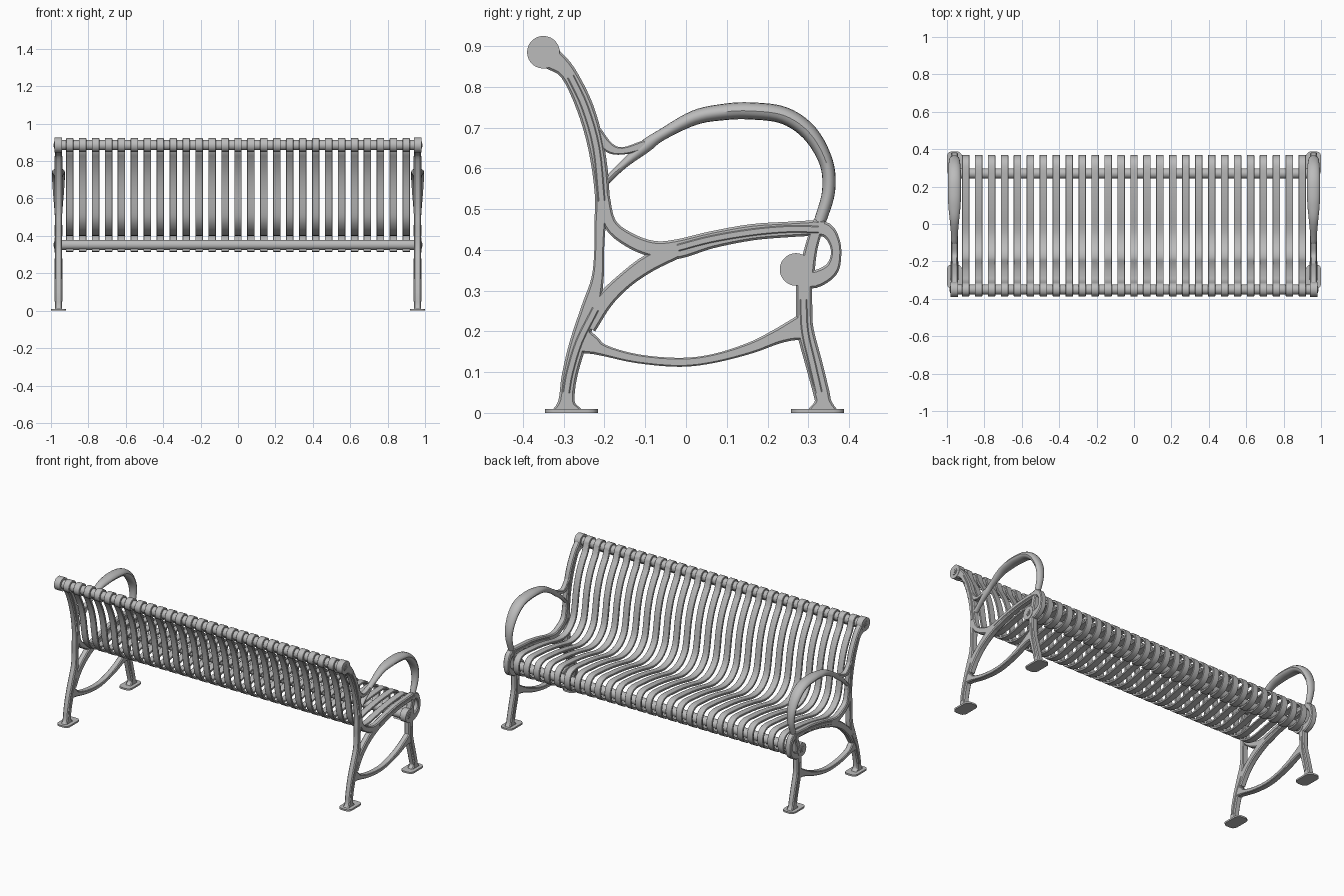
import bpy, bmesh, math
from mathutils import Vector, Matrix

cube = bpy.data.objects.get("Cube")
if cube:
    bpy.data.objects.remove(cube, do_unlink=True)

grey = bpy.data.materials.new("painted_grey_metal")
grey.use_nodes = True
grey.diffuse_color = (0.5, 0.5, 0.5, 1)
grey.node_tree.nodes["Principled BSDF"].inputs["Base Color"].default_value = (0.5, 0.5, 0.5, 1)

SIDE = 0.96      # x of each end frame
HALF = 0.018     # half thickness of the end frame
REAR_ROD = (-0.35, 0.885)
FRONT_ROD = (0.27, 0.352)


def finish(name, bm, mirror=True):
    """Turn a bmesh into a smooth object, mirrored to the other end if asked."""
    bmesh.ops.recalc_face_normals(bm, faces=bm.faces)
    mesh = bpy.data.meshes.new(name)
    bm.to_mesh(mesh)
    bm.free()
    mesh.materials.append(grey)
    ob = bpy.data.objects.new(name, mesh)
    bpy.context.collection.objects.link(ob)
    bpy.ops.object.select_all(action='DESELECT')
    bpy.context.view_layer.objects.active = ob
    ob.select_set(True)
    bpy.ops.object.shade_smooth_by_angle(angle=math.radians(35))
    if mirror:
        ob.modifiers.new("Mirror", 'MIRROR')
    return ob


def smooth_path(points, steps):
    """Catmull-Rom interpolation through the control points."""
    p = [Vector(q) for q in points]
    p = [2 * p[0] - p[1]] + p + [2 * p[-1] - p[-2]]
    out = []
    for a, b, c, d in zip(p, p[1:], p[2:], p[3:]):
        for i in range(steps):
            t = i / steps
            out.append(0.5 * (2 * b + (c - a) * t + (2 * a - 5 * b + 4 * c - d) * t * t
                              + (3 * b - a - 3 * c + d) * t ** 3))
    return out + [p[-2]]


def section(w, h, oval):
    if oval:
        return [(w * math.cos(a * math.tau / 16), h * math.sin(a * math.tau / 16)) for a in range(16)]
    b = 0.3 * min(w, h)
    return [(w, h - b), (w - b, h), (b - w, h), (-w, h - b),
            (-w, b - h), (b - w, -h), (w - b, -h), (w, b - h)]


def bar(points, name, x=SIDE, half=HALF, oval=False, steps=4, mirror=True):
    """Sweep along (y, z, half width[, half depth]) in the side plane."""
    path = smooth_path([p if len(p) == 4 else (*p, half) for p in points], steps)
    bm = bmesh.new()
    rings = []
    for i, p in enumerate(path):
        t = path[min(i + 1, len(path) - 1)] - path[max(i - 1, 0)]
        n = Vector((-t[1], t[0])).normalized()
        rings.append([bm.verts.new((x + v, p[0] + n.x * u, p[1] + n.y * u))
                      for u, v in section(p[2], p[3], oval)])
    for r, s in zip(rings, rings[1:]):
        for k in range(len(r)):
            m = (k + 1) % len(r)
            bm.faces.new((r[k], r[m], s[m], s[k]))
    bm.faces.new(rings[0])
    bm.faces.new(rings[-1])
    return finish(name, bm, mirror)


def disc(name, centre, radius, x, half, mirror=True):
    """Cylinder lying along x."""
    bm = bmesh.new()
    place = Matrix.Translation((x, *centre)) @ Matrix.Rotation(math.pi / 2, 4, 'Y')
    bmesh.ops.create_cone(bm, cap_ends=True, segments=28, radius1=radius, radius2=radius,
                          depth=2 * half, matrix=place)
    finish(name, bm, mirror)


def arc(centre, radius, start, end, count):
    angles = [math.radians(start + (end - start) * i / count) for i in range(count + 1)]
    return [(centre[0] + radius * math.cos(a), centre[1] + radius * math.sin(a)) for a in angles]


# End frame: back post running down into the rear leg
bar([(-.33, .87, .028), (-.29, .835, .02), (-.248, .75, .021), (-.22, .65, .02), (-.206, .54, .018),
     (-.211, .46, .014), (-.213, .4, .012), (-.217, .33, .015), (-.234, .26, .022),
     (-.265, .17, .021), (-.286, .09, .019), (-.293, .03, .02), (-.293, .008, .036)], "back_post")

# Seat rail, its rear brace and the curl at the front
bar([(-.205, .54, .016), (-.187, .465, .016), (-.14, .425, .018), (-.08, .402, .02), (-.02, .402, .024),
     (.06, .424, .021), (.16, .443, .02), (.25, .45, .019), (.34, .455, .019)], "seat_rail")
bar([(-.02, .4, .02), (-.09, .368, .022), (-.15, .325, .02), (-.2, .275, .021), (-.24, .21, .02)],
    "rear_brace")
bar([(.31, .455, .02), (.345, .448, .018), (.364, .42, .014), (.368, .385, .013), (.355, .35, .018),
     (.315, .328, .022), (.28, .335, .025)], "front_curl")
bar([(.32, .45, .015), (.306, .4, .016), (.295, .34, .02)], "curl_strut")

# Front leg and curved stretcher between the legs
bar([(.29, .35, .02), (.29, .25, .02), (.293, .2, .021), (.314, .12, .021), (.332, .05, .02),
     (.336, .028, .021), (.336, .008, .036)], "front_leg")
bar([(-.26, .18, .034), (-.23, .167, .024), (-.2, .153, .014), (-.12, .133, .011), (-.015, .124, .011),
     (.07, .134, .011), (.16, .16, .014), (.22, .186, .018), (.26, .202, .025), (.288, .21, .034)],
    "stretcher")

# Armrest loop, broad at the top, with a short upper link to the post
bar([(-.21, .555, .009, .016), (-.155, .608, .01, .016), (-.1, .654, .016, .017),
     (-.06, .682, .014, .018), (.02, .724, .018, .025), (.09, .738, .02, .032), (.157, .741, .021, .035),
     (.24, .73, .021, .035), (.303, .687, .02, .033), (.344, .615, .017, .028),
     (.35, .545, .016, .022), (.332, .48, .015, .018), (.322, .455, .014, .017)],
    "armrest", oval=True, steps=5)
bar([(-.222, .69, .015), (-.19, .652, .013), (-.155, .643, .009), (-.1, .658, .012)], "armrest_link",
    half=.016)

# Raised ribs on the faces of the frame
ribs = {"back_rib": [(-.283, .825), (-.248, .75), (-.22, .65), (-.207, .52)],
        "seat_rib": [(-.02, .405), (.06, .426), (.16, .443), (.25, .451), (.325, .45)],
        "rear_leg_rib": [(-.222, .255), (-.262, .175), (-.285, .1), (-.294, .05)],
        "front_leg_rib": [(.288, .278), (.292, .2), (.31, .12), (.326, .05)]}
for name, line in ribs.items():
    bar([(*p, .009) for p in line], name, half=HALF + .0025)

# Foot plates with rounded corners
for name, y in (("rear_foot", -.281), ("front_foot", .323)):
    bm = bmesh.new()
    bmesh.ops.create_cube(bm, size=1, matrix=Matrix.Translation((SIDE, y, .005))
                          @ Matrix.Diagonal((.08, .13, .01, 1)))
    uprights = [e for e in bm.edges if abs(e.verts[0].co.z - e.verts[1].co.z) > .005]
    bmesh.ops.bevel(bm, geom=uprights, offset=.026, segments=3, profile=.5, affect='EDGES')
    finish(name, bm)

# Rods with round bosses and bolt heads at both ends
for name, centre in (("rear", REAR_ROD), ("front", FRONT_ROD)):
    disc(name + "_rod", centre, .027, 0, .95, mirror=False)
    disc(name + "_boss", centre, .04, SIDE, .02)
    disc(name + "_washer", centre, .019, SIDE, .023)
    disc(name + "_bolt", centre, .01, SIDE, .026)

# Slats: wrapped over the rear rod, down the back, along the seat and under the front rod
line = arc(REAR_ROD, .031, 270, 0, 9)
line += [(-.305, .845), (-.283, .81), (-.248, .74), (-.222, .65), (-.206, .55), (-.187, .48),
         (-.14, .428), (-.08, .408), (-.02, .41), (.06, .427), (.16, .443), (.25, .451), (.31, .453),
         (.345, .438), (.362, .405), (.358, .365), (.335, .335), (.3, .322)]
line += arc(FRONT_ROD, .031, 270, 240, 1)
slats = bar([(*p, .006) for p in line], "slats", x=-.9, half=.02, steps=3, mirror=False)
array = slats.modifiers.new("Array", 'ARRAY')
array.count = 27
array.use_relative_offset = False
array.use_constant_offset = True
array.constant_offset_displace = (1.8 / 26, 0, 0)
